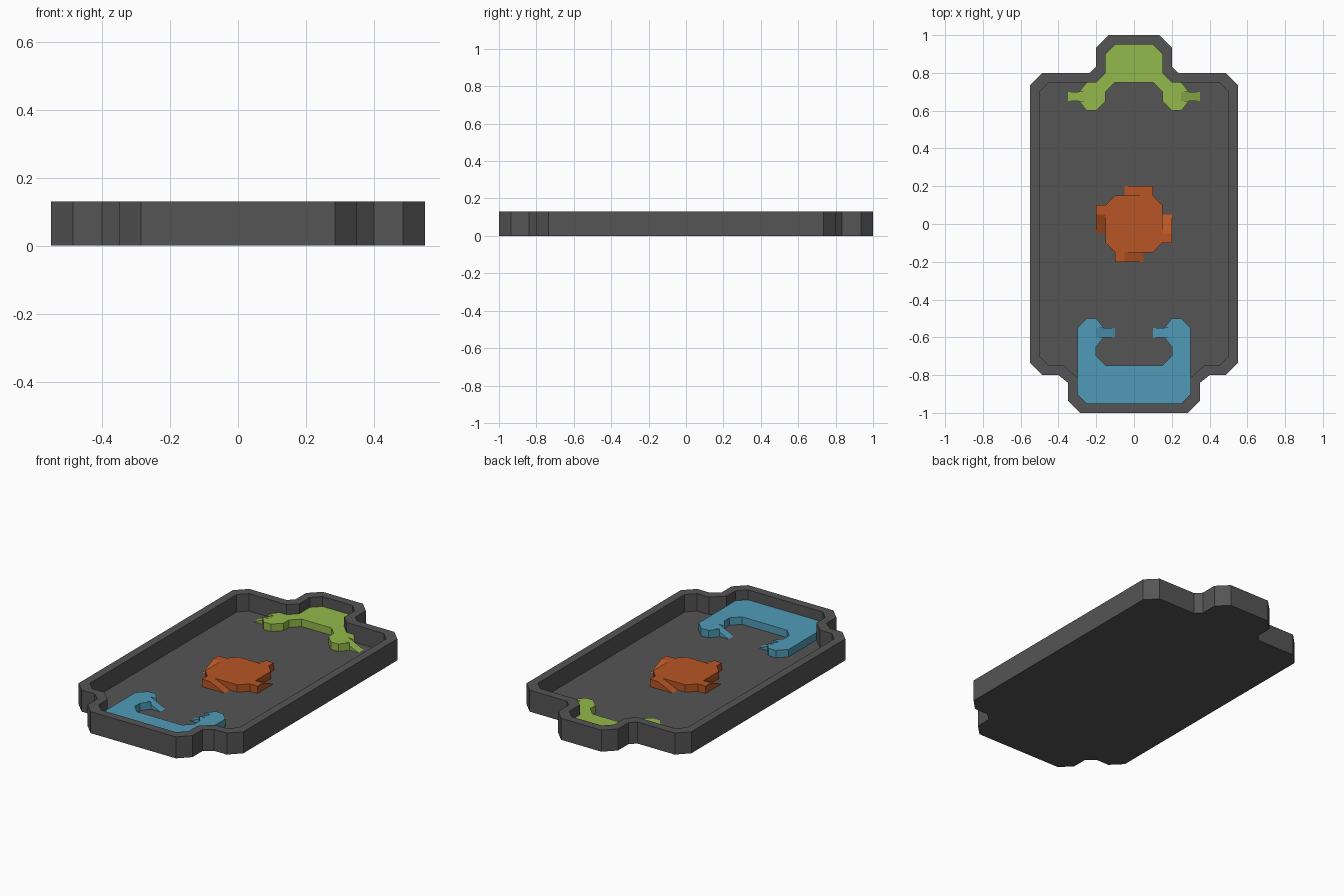
import bpy, bmesh

if "Cube" in bpy.data.objects:
    bpy.data.objects.remove(bpy.data.objects["Cube"])

FLOOR, TOP, RIM = 0.025, 0.07, 0.13


def mirror(half):
    """Close a right-hand half outline (top to bottom) with its mirror image."""
    return half + [(-x, y) for x, y in reversed(half)]


def prism(bm, pts, z0, z1):
    low = [bm.verts.new((x, y, z0)) for x, y in pts]
    high = [bm.verts.new((x, y, z1)) for x, y in pts]
    bm.faces.new(low)
    bm.faces.new(high)
    for i in range(len(pts)):
        j = (i + 1) % len(pts)
        bm.faces.new((low[i], low[j], high[j], high[i]))


def ramp(bm, a, b, c, d):
    """Wedge that is high along a-b and falls to the floor along c-d."""
    A, B, C, D = [bm.verts.new((*p, FLOOR)) for p in (a, b, c, d)]
    E, F = [bm.verts.new((*p, TOP)) for p in (a, b)]
    for f in ((A, B, C, D), (E, F, C, D), (A, B, F, E), (B, C, F), (A, E, D)):
        bm.faces.new(f)


def finish(bm, name, colour):
    bmesh.ops.recalc_face_normals(bm, faces=bm.faces)
    mesh = bpy.data.meshes.new(name)
    bm.to_mesh(mesh)
    bm.free()
    mat = bpy.data.materials.new(name + "_colour")
    mat.diffuse_color = (*colour, 1)
    mat.use_nodes = True
    mat.node_tree.nodes["Principled BSDF"].inputs["Base Color"].default_value = mat.diffuse_color
    mesh.materials.append(mat)
    bpy.context.collection.objects.link(bpy.data.objects.new(name, mesh))


# Tray: outer and inner outlines share a point count, so the walls bridge directly
outer = mirror([(.135, 1), (.2, .935), (.2, .835), (.235, .8), (.485, .8), (.55, .735),
                (.55, -.735), (.485, -.8), (.4, -.8), (.35, -.84), (.35, -.935), (.285, -1)])
inner = mirror([(.1, .95), (.15, .9), (.15, .8), (.2, .75), (.45, .75), (.5, .7),
                (.5, -.7), (.45, -.75), (.37, -.75), (.3, -.815), (.3, -.9), (.25, -.95)])
bm = bmesh.new()
rings = [[bm.verts.new((x, y, z)) for x, y in pts]
         for pts, z in ((outer, 0), (outer, RIM), (inner, RIM), (inner, FLOOR))]
for r0, r1 in zip(rings, rings[1:]):
    for i in range(len(r0)):
        j = (i + 1) % len(r0)
        bm.faces.new((r0[i], r0[j], r1[j], r1[i]))
bm.faces.new(rings[0])
bm.faces.new(rings[-1])
finish(bm, "tray", (.09, .09, .09))

# Back clip: arch with feet whose ramps point outwards
bm = bmesh.new()
prism(bm, mirror([(.1, .95), (.15, .9), (.15, .8), (.2, .75), (.25, .75), (.29, .7),
                  (.25, .7), (.25, .65), (.29, .65), (.25, .6), (.2, .6), (.15, .65),
                  (.15, .7), (.1, .75)]), FLOOR, TOP)
for s in (1, -1):
    ramp(bm, (s * .25, .65), (s * .25, .7), (s * .35, .7), (s * .35, .65))
finish(bm, "back_clip", (.29, .48, .07))

# Front clip: wide bracket with ramps pointing inwards
bm = bmesh.new()
prism(bm, mirror([(.15, -.75), (.2, -.7), (.2, -.65), (.16, -.6), (.2, -.6), (.2, -.55),
                  (.16, -.55), (.2, -.5), (.25, -.5), (.3, -.55), (.3, -.9), (.25, -.95)]),
      FLOOR, TOP)
for s in (1, -1):
    ramp(bm, (s * .2, -.6), (s * .2, -.55), (s * .1, -.55), (s * .1, -.6))
finish(bm, "front_clip", (.08, .33, .48))

# Centre hub: chamfered block with four pinwheel ramps
bm = bmesh.new()
quarter = [(.15, -.1), (.2, -.1), (.2, -.05), (.15, -.05), (.15, .1)]
wedge = [(.15, -.05), (.2, -.05), (.2, .05), (.15, .05)]
outline = []
for _ in range(4):
    outline += quarter
    ramp(bm, *wedge)
    quarter = [(-y, x) for x, y in quarter]
    wedge = [(-y, x) for x, y in wedge]
prism(bm, outline, FLOOR, TOP)
finish(bm, "centre_hub", (.48, .093, .018))
